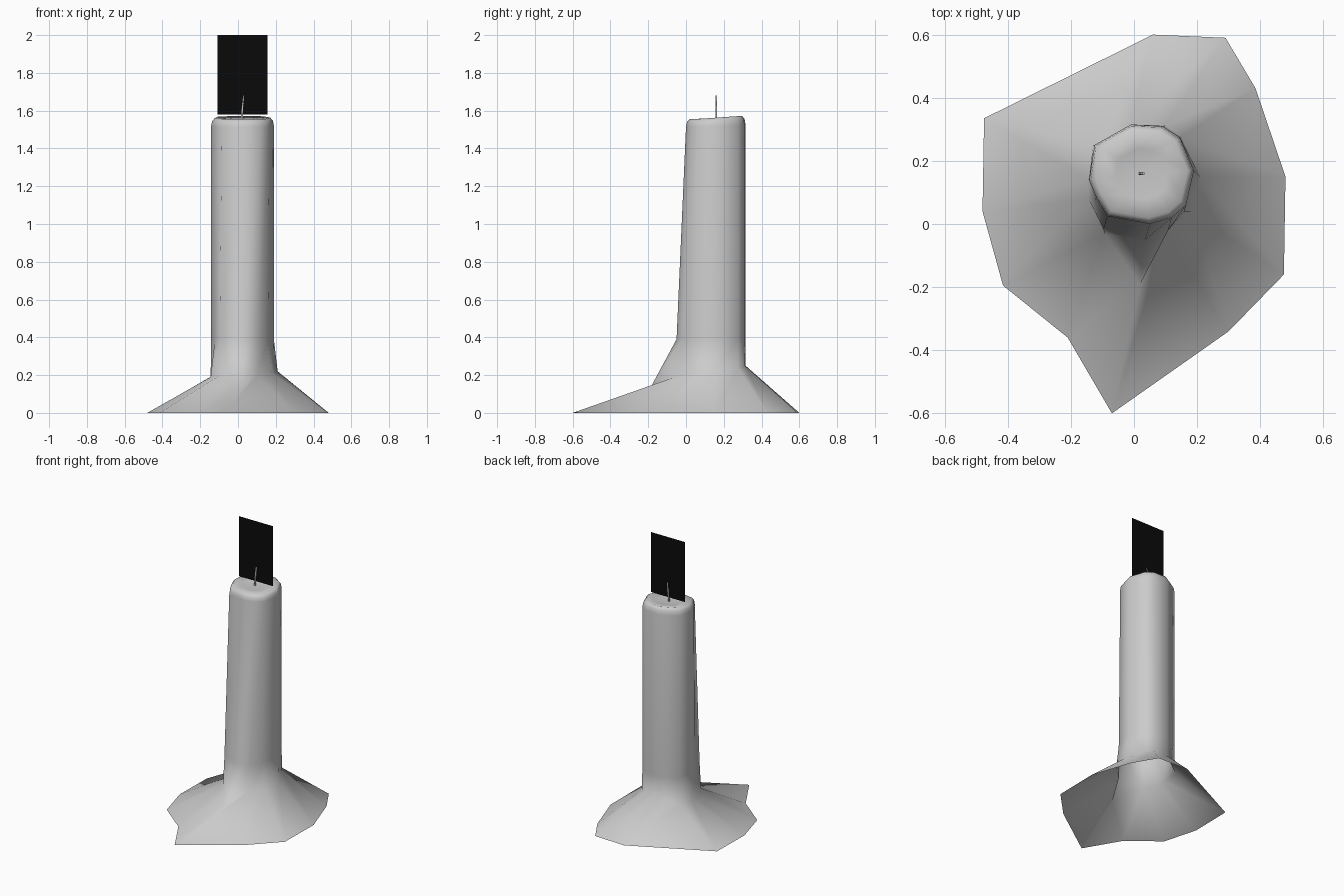
import bpy, bmesh
from mathutils import Vector

if "Cube" in bpy.data.objects:
    bpy.data.objects.remove(bpy.data.objects["Cube"])


def mesh_object(name, bm, smooth=True):
    me = bpy.data.meshes.new(name)
    bm.to_mesh(me)
    bm.free()
    ob = bpy.data.objects.new(name, me)
    bpy.context.collection.objects.link(ob)
    for p in me.polygons:
        p.use_smooth = smooth
    return ob


def bridge(bm, a, b):
    n = len(a)
    for i in range(n):
        j = (i + 1) % n
        bm.faces.new((a[i], a[j], b[j], b[i]))


black = bpy.data.materials.new("black")
black.diffuse_color = (0.003, 0.003, 0.003, 1)
black.use_nodes = True
black.node_tree.nodes["Principled BSDF"].inputs["Base Color"].default_value = black.diffuse_color

# Candle: irregular wax pool outline, foot of the column, and column outline
pool = [(-.07, -.60), (.30, -.34), (.475, -.16), (.48, .15), (.385, .43), (.29, .59),
        (.06, .60), (-.475, .335), (-.48, .04), (-.415, -.195), (-.21, -.36)]
foot = [(.02, -.19, .13), (.10, -.03, .20), (.18, .04, .21), (.21, .15, .22),
        (.15, .275, .24), (.10, .312, .25), (-.01, .315, .25), (-.13, .25, .20),
        (-.145, .14, .19), (-.145, .08, .19), (-.095, -.03, .20)]
column = [(.05, .0), (.12, .02), (.165, .06), (.19, .17), (.145, .275), (.09, .31),
          (-.01, .315), (-.125, .25), (-.142, .14), (-.12, .085), (-.085, .025)]
centre = Vector((.025, .16))

bm = bmesh.new()
rings = [[bm.verts.new((x, y, 0)) for x, y in pool],
         [bm.verts.new(p) for p in foot]]
# Column flares forward slightly towards its base
low = []
for x, y in column:
    f = max(0, (.1 - y) / .1)
    low.append(bm.verts.new((x - .015 * f, y - .05 * f, .39)))
rings.append(low)
# Rounded rim, a little higher at the back, then a shallow dip to the wick
for scale, z, slope in ((1, 1.515, .04), (.97, 1.54, .06), (.88, 1.556, .07), (.5, 1.553, .02)):
    ring = []
    for c in column:
        p = centre + (Vector(c) - centre) * scale
        ring.append(bm.verts.new((p.x, p.y, z + slope * max(0, p.y - .06))))
    rings.append(ring)
for a, b in zip(rings, rings[1:]):
    bridge(bm, a, b)
tip = bm.verts.new((centre.x, centre.y, 1.55))
top = rings[-1]
for i in range(len(top)):
    bm.faces.new((top[i], top[(i + 1) % len(top)], tip))
mesh_object("candle_wax", bm)

# Wick: thin bent tapering stem
bm = bmesh.new()
rings = []
for x, z, r in ((.02, 1.54, .005), (.023, 1.61, .004), (.03, 1.68, .003)):
    rings.append([bm.verts.new((x + dx * r, .16 + dy * r, z))
                  for dx, dy in ((-1, -1), (1, -1), (1, 1), (-1, 1))])
for a, b in zip(rings, rings[1:]):
    bridge(bm, a, b)
bm.faces.new(rings[-1])
mesh_object("wick", bm)

# Flame: flat upright card
bm = bmesh.new()
bm.faces.new([bm.verts.new((x, .163, z)) for x, z in
              ((-.108, 1.58), (.155, 1.58), (.155, 2.0), (-.108, 2.0))])
mesh_object("flame_card", bm, False).data.materials.append(black)
